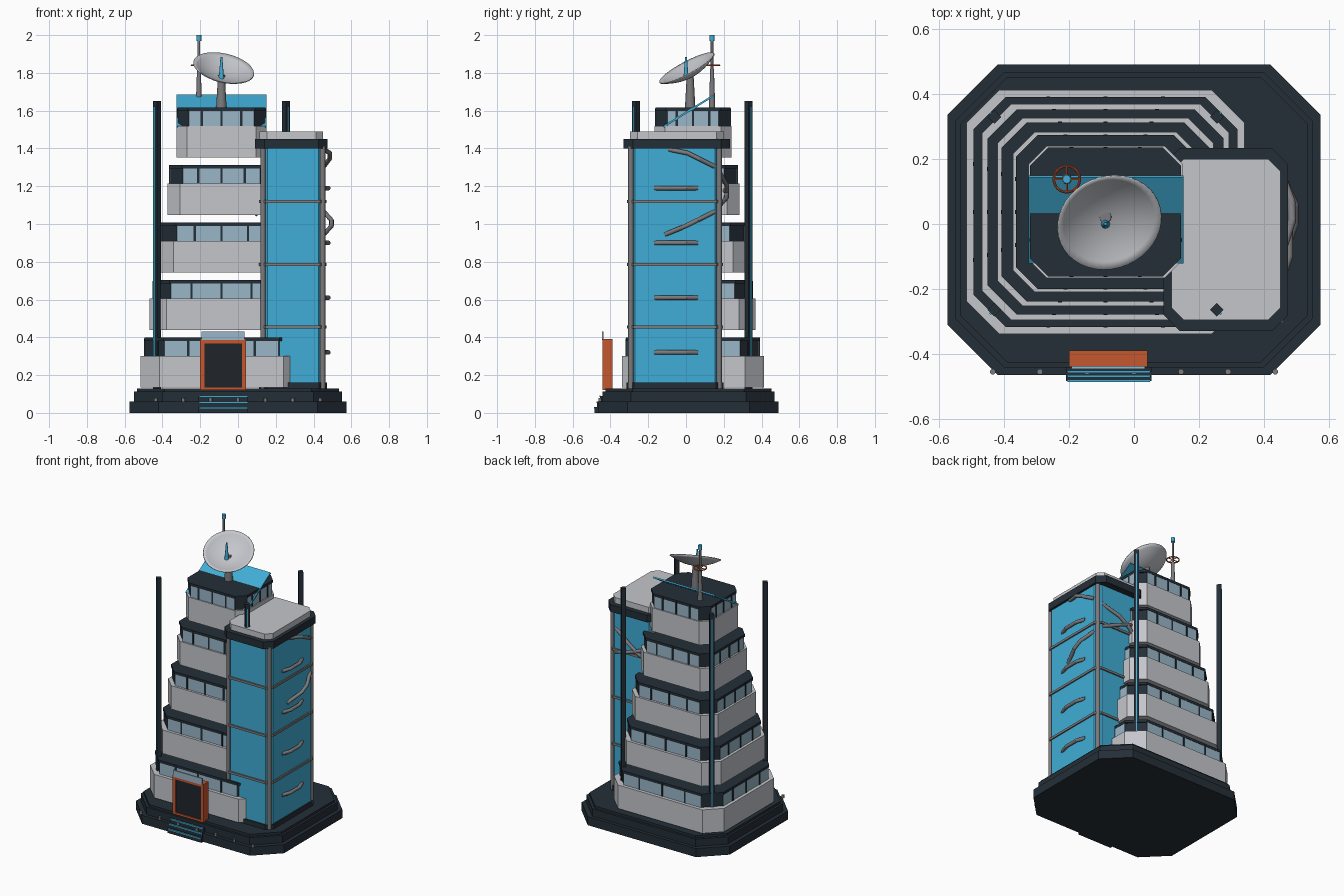
import bpy, bmesh, math
from mathutils import Vector, Matrix

if "Cube" in bpy.data.objects:
    bpy.data.objects.remove(bpy.data.objects["Cube"])


def mat(name, r, g, b):
    m = bpy.data.materials.new(name)
    m.diffuse_color = (r, g, b, 1)
    m.use_nodes = True
    m.node_tree.nodes["Principled BSDF"].inputs["Base Color"].default_value = m.diffuse_color
    return m


DARK = mat("dark_slate", 0.018, 0.028, 0.039)
WHITE = mat("pale_grey", 0.55, 0.565, 0.60)
BLUE = mat("bright_blue", 0.051, 0.42, 0.67)
GLASS = mat("window_glass", 0.32, 0.47, 0.58)
GREY = mat("pipe_grey", 0.20, 0.20, 0.21)
ORANGE = mat("orange", 0.56, 0.095, 0.028)
BLACK = mat("door_black", 0.014, 0.018, 0.023)


def finish(name, bm, m, smooth=False):
    me = bpy.data.meshes.new(name)
    bmesh.ops.recalc_face_normals(bm, faces=bm.faces)
    for f in bm.faces:
        f.smooth = smooth and len(f.verts) <= 4
    bm.to_mesh(me)
    bm.free()
    me.materials.append(m)
    ob = bpy.data.objects.new(name, me)
    bpy.context.collection.objects.link(ob)
    return ob


def box(name, x0, x1, y0, y1, z0, z1, m, rot=None):
    bm = bmesh.new()
    c = Vector(((x0 + x1) / 2, (y0 + y1) / 2, (z0 + z1) / 2))
    mtx = Matrix.Translation(c) @ (rot or Matrix()) @ Matrix.Diagonal((x1 - x0, y1 - y0, z1 - z0, 1))
    bmesh.ops.create_cube(bm, size=1, matrix=mtx)
    return finish(name, bm, m)


def octa(name, cx, cy, hx, hy, ch, z0, z1, m):
    """Rectangle with cut corners, extruded upward."""
    pts = [(hx, hy - ch), (hx - ch, hy), (ch - hx, hy), (-hx, hy - ch),
           (-hx, ch - hy), (ch - hx, -hy), (hx - ch, -hy), (hx, ch - hy)]
    bm = bmesh.new()
    f = bm.faces.new([bm.verts.new((cx + x, cy + y, z0)) for x, y in pts])
    ext = bmesh.ops.extrude_face_region(bm, geom=[f])["geom"]
    bmesh.ops.translate(bm, vec=(0, 0, z1 - z0), verts=[v for v in ext if isinstance(v, bmesh.types.BMVert)])
    return finish(name, bm, m)


def tube(name, pts, r, m, r2=None, seg=12):
    """Round rod through points, with ball joints at the bends."""
    bm = bmesh.new()
    pts = [Vector(p) for p in pts]
    for i, (a, b) in enumerate(zip(pts, pts[1:])):
        d = b - a
        mtx = Matrix.Translation((a + b) / 2) @ d.to_track_quat('Z', 'Y').to_matrix().to_4x4()
        bmesh.ops.create_cone(bm, cap_ends=True, segments=seg, radius1=r,
                              radius2=r if r2 is None else r2, depth=d.length, matrix=mtx)
        if i:
            bmesh.ops.create_uvsphere(bm, u_segments=seg, v_segments=8, radius=r, matrix=Matrix.Translation(a))
    return finish(name, bm, m, True)


# stepped base
octa("base_lower", 0, 0.013, 0.575, 0.478, 0.155, 0, 0.06, DARK)
octa("base_middle", 0, 0.013, 0.55, 0.455, 0.15, 0.06, 0.112, DARK)
octa("base_top", 0, 0.013, 0.535, 0.44, 0.145, 0.112, 0.128, DARK)
for i in range(7):
    x = -0.435 + 0.145 * i
    tube("base_lamp", [(x, -0.455, 0.06), (x, -0.455, 0.08)], 0.009, GREY)

# front steps with blue edges
for i in range(3):
    y, z = -0.484 + 0.014 * i, 0.03 * (i + 1)
    box("front_step", -0.21, 0.054, y, -0.42, 0, z, DARK)
    box("step_edge", -0.205, 0.05, y - 0.003, y + 0.004, z - 0.007, z + 0.001, BLUE)

# five terraces, each smaller than the one below
CX, CY = -0.0875, 0.037
for k in range(5):
    hx, hy, ch = 0.428 - 0.0475 * k, 0.375 - 0.043 * k, 0.1 - 0.011 * k
    z = 0.135 + 0.3045 * k
    z0, z1, z2 = z, z + 0.165, z + 0.263
    octa("terrace_parapet", CX, CY, hx, hy, ch, z0, z1, WHITE)
    s = 0.021 - 0.004 * k
    wx, wy = hx - s, hy - s
    octa("terrace_storey", CX, CY, wx - 0.006, wy - 0.006, ch, z1 - 0.01, z2 - 0.015, DARK)
    octa("terrace_roof", CX, CY, wx, wy, ch, z2 - 0.018, z2, DARK)
    lx, ly = wx - ch - 0.006, wy - ch - 0.006
    for sg in (-1, 1):
        x, y = CX + sg * (wx - 0.005), CY + sg * (wy - 0.005)
        box("window_band", CX - lx, CX + lx, y - 0.003, y + 0.003, z1, z2 - 0.018, GLASS)
        box("window_band", x - 0.003, x + 0.003, CY - ly, CY + ly, z1, z2 - 0.018, GLASS)
        for t in (-0.55, 0, 0.55):
            mx, my = CX + t * (lx + 0.02), CY + t * (ly + 0.02)
            box("mullion", mx - 0.006, mx + 0.006, y - 0.007, y + 0.007, z1, z2 - 0.005, DARK)
            box("mullion", x - 0.007, x + 0.007, my - 0.006, my + 0.006, z1, z2 - 0.005, DARK)

# corner posts with a blue strip on the outer diagonal
for px, sx in ((-0.43, -1), (0.255, 1)):
    for py, sy in ((-0.264, -1), (0.33, 1)):
        rot = Matrix.Rotation(math.radians(45), 4, 'Z')
        box("corner_post", px - 0.015, px + 0.015, py - 0.015, py + 0.015, 0.12, 1.65, DARK, rot)
        ox, oy = px + sx * 0.0105, py + sy * 0.0105
        box("post_strip", ox - 0.004, ox + 0.004, oy - 0.004, oy + 0.004, 0.14, 1.62, BLUE, rot)

# blue side tower
TX, TY, TH, TW = 0.29, -0.058, 0.17, 0.246
octa("tower_plinth", TX, TY, TH + 0.01, TW + 0.01, 0.04, 0.12, 0.16, DARK)
octa("tower_body", TX, TY, TH, TW, 0.035, 0.15, 1.41, BLUE)
octa("tower_cap", 0.283, -0.048, 0.192, 0.282, 0.05, 1.40, 1.45, DARK)
octa("tower_roof", 0.283, -0.048, 0.168, 0.248, 0.038, 1.45, 1.49, WHITE)
for z in (0.455, 0.785, 1.12):
    octa("tower_band", TX, TY, TH + 0.009, TW + 0.009, 0.035, z - 0.008, z + 0.008, GREY)
for sx in (-1, 1):
    for sy in (-1, 1):
        x, y = TX + sx * (TH - 0.012), TY + sy * (TW - 0.012)
        tube("tower_column", [(x, y, 0.13), (x, y, 1.41)], 0.014, GREY)

# bowed rails on the side, and slanting pipes round the back
for z in (0.32, 0.61, 0.90, 1.19):
    tube("side_rail", [(0.455, -0.165, z), (0.478, -0.10, z), (0.478, 0, z), (0.455, 0.06, z)], 0.012, GREY)
for name, pts in (
        ("upper_pipe", [(0.455, -0.09, 1.395), (0.487, 0.01, 1.375), (0.485, 0.07, 1.345), (0.455, 0.15, 1.305)]),
        ("lower_pipe", [(0.455, -0.11, 0.945), (0.495, 0, 0.99), (0.495, 0.06, 1.02), (0.455, 0.15, 1.065)]),
        ("rear_upper_pipe", [(0.42, 0.18, 1.27), (0.30, 0.215, 1.205), (0.22, 0.215, 1.15), (0.09, 0.18, 1.05)]),
        ("rear_lower_pipe", [(0.42, 0.18, 1.10), (0.30, 0.215, 1.14), (0.22, 0.215, 1.17), (0.12, 0.18, 1.20)])):
    tube(name, pts, 0.012, GREY)

# entrance: orange frame, dark door, glass plate above
x0, x1 = -0.2, 0.042
for a, b in ((x0, x0 + 0.022), (x1 - 0.022, x1)):
    box("door_frame_side", a, b, -0.441, -0.39, 0.12, 0.39, ORANGE)
box("door_frame_top", x0, x1, -0.441, -0.39, 0.367, 0.39, ORANGE)
box("door_frame_sill", x0, x1, -0.441, -0.39, 0.12, 0.134, ORANGE)
box("door_frame_back", x0, x1, -0.41, -0.39, 0.12, 0.39, ORANGE)
box("door_panel", x0 + 0.02, x1 - 0.02, -0.434, -0.41, 0.13, 0.37, BLACK)
box("door_canopy", -0.192, 0.034, -0.446, -0.437, 0.385, 0.43, GLASS)

# tilted blue roof panel
slope = math.atan2(0.165, 0.265)
box("roof_panel", -0.325, 0.152, 0.014 - 0.156, 0.014 + 0.156, 1.593, 1.603, BLUE,
    Matrix.Rotation(slope, 4, 'X'))

# satellite dish: shallow bowl tilted to the front and right
tube("dish_pedestal", [(-0.088, 0.022, 1.61), (-0.088, 0.022, 1.79)], 0.028, GREY, 0.018, 16)
R, DEPTH, N = 0.162, 0.05, 40
normal = Vector((0.2, -0.46, 0.865)).normalized()
bm = bmesh.new()
rings = []
for j in range(1, 9):
    r = R * j / 8
    rings.append([bm.verts.new((r * math.cos(2 * math.pi * i / N), r * math.sin(2 * math.pi * i / N),
                                DEPTH * (j / 8) ** 2)) for i in range(N)])
apex = bm.verts.new((0, 0, 0))
for i in range(N):
    n = (i + 1) % N
    bm.faces.new((apex, rings[0][i], rings[0][n]))
    for a, b in zip(rings, rings[1:]):
        bm.faces.new((a[i], b[i], b[n], a[n]))
bm.transform(Matrix.Translation(Vector((-0.075, 0.003, 1.828)) - normal * DEPTH)
             @ normal.to_track_quat('Z', 'Y').to_matrix().to_4x4())
dish = finish("dish_bowl", bm, WHITE, True)
sol = dish.modifiers.new("thickness", 'SOLIDIFY')
sol.thickness = 0.005
tube("dish_feed", [(-0.088, 0, 1.765), (-0.088, 0, 1.885)], 0.014, BLUE, 0.005)

# antenna mast with orange ring and blue tip
AX, AY = -0.207, 0.138
tube("mast_lower", [(AX, AY, 1.61), (AX, AY, 1.82)], 0.017, GREY, 0.010)
tube("mast_upper", [(AX, AY, 1.82), (AX, AY, 1.975)], 0.007, GREY)
tube("mast_tip", [(AX, AY, 1.97), (AX, AY, 2.0)], 0.013, BLUE)
bpy.ops.mesh.primitive_torus_add(location=(AX, AY, 1.84), major_radius=0.04, minor_radius=0.004,
                                 major_segments=32, minor_segments=8)
ring = bpy.context.object
ring.name = "mast_ring"
ring.data.materials.append(ORANGE)
for t in range(2):
    d = Vector((0.04, 0, 0)) if t else Vector((0, 0.04, 0))
    c = Vector((AX, AY, 1.84))
    tube("ring_spoke", [c - d, c + d], 0.003, ORANGE)
